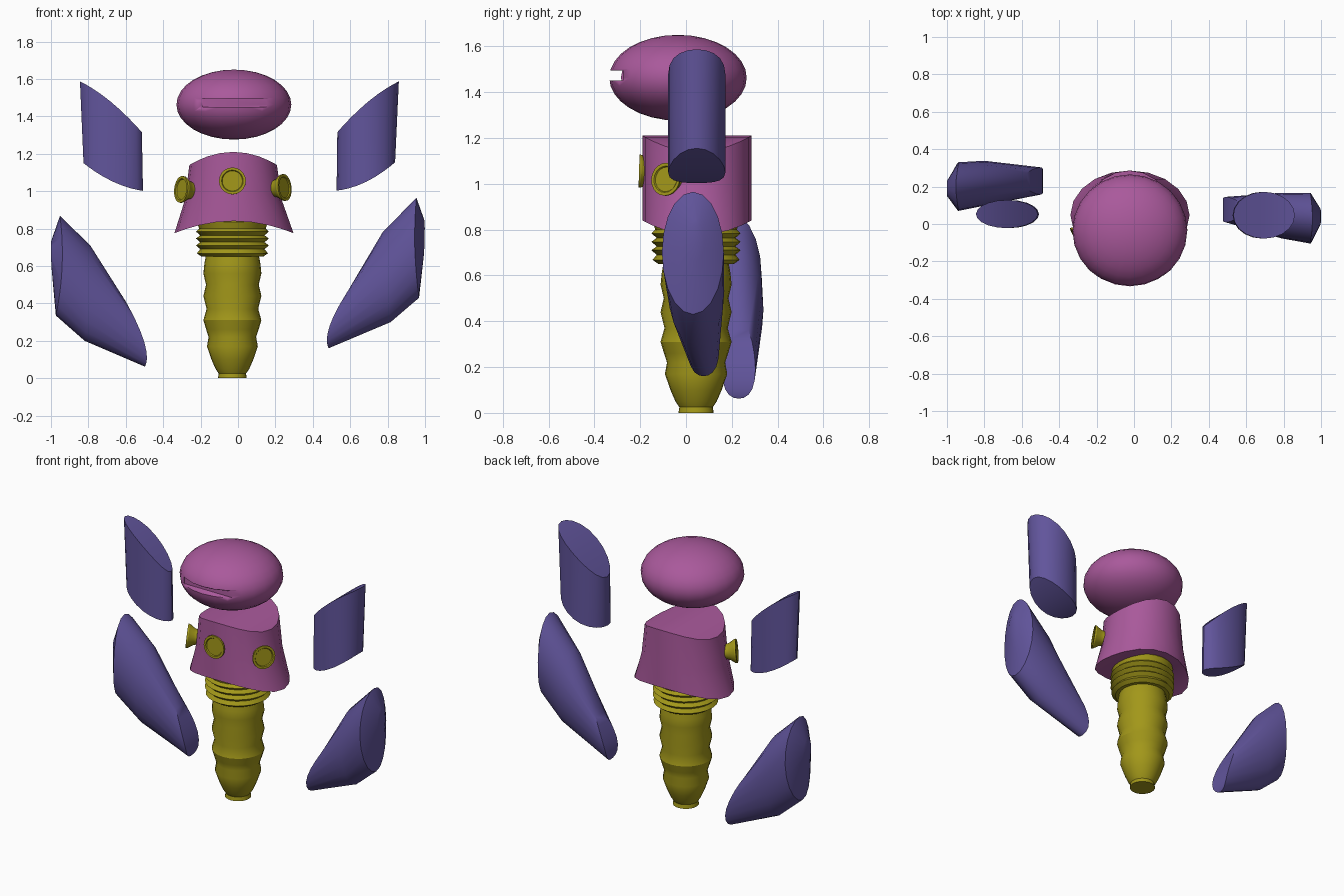
import bpy, bmesh, math
from mathutils import Vector, Matrix

if "Cube" in bpy.data.objects:
    bpy.data.objects.remove(bpy.data.objects["Cube"])


def material(name, rgb):
    m = bpy.data.materials.new(name)
    m.diffuse_color = (*rgb, 1)
    m.use_nodes = True
    m.node_tree.nodes["Principled BSDF"].inputs["Base Color"].default_value = m.diffuse_color
    return m


PINK = material("pink", (0.40, 0.10, 0.33))
YELLOW = material("yellow", (0.36, 0.31, 0.01))
PURPLE = material("purple", (0.12, 0.09, 0.33))


def finish(name, bm, mat, angle=35):
    bmesh.ops.recalc_face_normals(bm, faces=bm.faces)
    me = bpy.data.meshes.new(name)
    bm.to_mesh(me)
    bm.free()
    ob = bpy.data.objects.new(name, me)
    bpy.context.collection.objects.link(ob)
    me.materials.append(mat)
    bpy.ops.object.select_all(action='DESELECT')
    bpy.context.view_layer.objects.active = ob
    ob.select_set(True)
    bpy.ops.object.shade_smooth_by_angle(angle=math.radians(angle))
    return ob


def loft(name, rings, mat, n=20):
    """Each ring: (x,z) of one edge, of the bent middle and of the other edge, then y centre and y radius."""
    bm = bmesh.new()
    loops = []
    for a, m, b, yc, ry in rings:
        a, m, b = Vector(a), Vector(m), Vector(b)
        loop = []
        for i in range(n):
            t = 2 * math.pi * i / n
            c = math.cos(t)
            p = m + (a - b) / 2 * c + ((a + b) / 2 - m) * c * c
            loop.append(bm.verts.new((p.x, yc + ry * math.sin(t), p.y)))
        loops.append(loop)
    for lo, hi in zip(loops, loops[1:]):
        for i in range(n):
            j = (i + 1) % n
            bm.faces.new((lo[i], lo[j], hi[j], hi[i]))
    # bent end caps made of strips across the ring
    for loop in (loops[0], loops[-1]):
        for i in range(n // 2):
            quad = [loop[i], loop[i + 1], loop[-i - 1], loop[-i % n]]
            bm.faces.new(list(dict.fromkeys(quad)))
    return finish(name, bm, mat)


def lathe(name, profile, mat, matrix, n=24, angle=30):
    bm = bmesh.new()
    loops = [[bm.verts.new((r * math.cos(2 * math.pi * i / n),
                            r * math.sin(2 * math.pi * i / n), z)) for i in range(n)]
             for r, z in profile]
    for lo, hi in zip(loops, loops[1:]):
        for i in range(n):
            j = (i + 1) % n
            bm.faces.new((lo[i], lo[j], hi[j], hi[i]))
    bm.faces.new(loops[0])
    bm.faces.new(loops[-1])
    bm.transform(matrix)
    return finish(name, bm, mat, angle)


# Head: flattened ball with a flat slot cut in the front
bm = bmesh.new()
bmesh.ops.create_uvsphere(bm, u_segments=24, v_segments=16, radius=1)
bm.transform(Matrix.Translation((-0.022, -0.035, 1.463)) @ Matrix.Diagonal((0.307, 0.3, 0.187, 1)))
head = finish("head", bm, PINK)
bm = bmesh.new()
bmesh.ops.create_cube(bm, size=1)
bm.transform(Matrix.Translation((-0.005, -0.376, 1.473)) @ Matrix.Diagonal((0.37, 0.2, 0.044, 1)))
cutter = finish("slot_cutter", bm, PINK)
cutter.hide_render = True
mod = head.modifiers.new("slot", 'BOOLEAN')
mod.operation = 'DIFFERENCE'
mod.object = cutter
bpy.context.view_layer.objects.active = head
bpy.ops.object.modifier_apply(modifier="slot")
bpy.data.objects.remove(cutter)

# Torso: oval body flaring downward, with arched top and bottom
loft("torso", [
    ((-0.34, 0.775), (-0.022, 0.84), (0.297, 0.775), 0.048, 0.238),
    ((-0.285, 0.95), (-0.024, 1.02), (0.235, 0.95), 0.048, 0.238),
    ((-0.26, 1.14), (-0.025, 1.21), (0.208, 1.14), 0.048, 0.238),
], PINK)

# Buttons: flared knobs with a shallow dished face
knob = [(0.045, -0.10), (0.045, -0.06), (0.052, -0.04), (0.072, -0.01),
        (0.072, 0), (0.058, 0.0), (0.054, -0.006)]
for name, pos, d in [("front_button", (-0.03, -0.205, 1.055), (0, -1, 0.03)),
                     ("right_button", (0.25, -0.09, 1.02), (0.85, -0.5, 0.1)),
                     ("left_button", (-0.305, -0.085, 1.01), (-0.85, -0.5, 0.1))]:
    turn = Vector(d).to_track_quat('Z', 'Y').to_matrix().to_4x4()
    lathe(name, knob, YELLOW, Matrix.Translation(pos) @ turn, 20)

# Stem: wavy lower shaft, then a ridged collar under the torso
shaft = [(0.077, 0), (0.073, 0.025), (0.09, 0.05), (0.112, 0.1), (0.136, 0.17), (0.127, 0.22),
         (0.14, 0.26), (0.155, 0.31), (0.138, 0.37), (0.155, 0.44), (0.141, 0.5),
         (0.155, 0.56), (0.15, 0.61), (0.143, 0.65)]
collar = [(0.165, 0.65), (0.19, 0.668)]
for k in range(3):
    collar += [(0.172, 0.69 + 0.037 * k), (0.195, 0.71 + 0.037 * k)]
collar += [(0.178, 0.80), (0.19, 0.835), (0.18, 0.85)]
lathe("stem", shaft + collar, YELLOW, Matrix.Translation((-0.03, 0.044, 0)))

# Upper arms: upright oval tubes with slanted, bent ends
loft("upper_arm_right", [
    ((0.527, 1.003), (0.685, 1.05), (0.84, 1.155), 0.047, 0.125),
    ((0.531, 1.315), (0.695, 1.478), (0.86, 1.587), 0.047, 0.125)], PURPLE)
loft("upper_arm_left", [
    ((-0.508, 1.002), (-0.667, 1.05), (-0.826, 1.15), 0.053, 0.075),
    ((-0.514, 1.315), (-0.68, 1.478), (-0.845, 1.587), 0.053, 0.075)], PURPLE)

# Lower arms: slanting tubes, flat at the inner end and domed at the outer end
loft("lower_arm_right", [
    ((0.59, 0.47), (0.49, 0.28), (0.484, 0.16), 0.077, 0.068),
    ((0.773, 0.78), (0.79, 0.53), (0.816, 0.30), 0.045, 0.122),
    ((0.954, 0.965), (0.945, 0.70), (0.968, 0.43), 0.03, 0.135),
    ((0.998, 0.84), (0.998, 0.75), (0.994, 0.66), 0.04, 0.04)], PURPLE)
loft("lower_arm_left", [
    ((-0.60, 0.41), (-0.50, 0.19), (-0.498, 0.062), 0.23, 0.073),
    ((-0.79, 0.71), (-0.80, 0.45), (-0.82, 0.20), 0.218, 0.12),
    ((-0.952, 0.868), (-0.94, 0.60), (-0.974, 0.335), 0.2, 0.13),
    ((-1.0, 0.73), (-1.0, 0.66), (-0.996, 0.58), 0.19, 0.04)], PURPLE)
